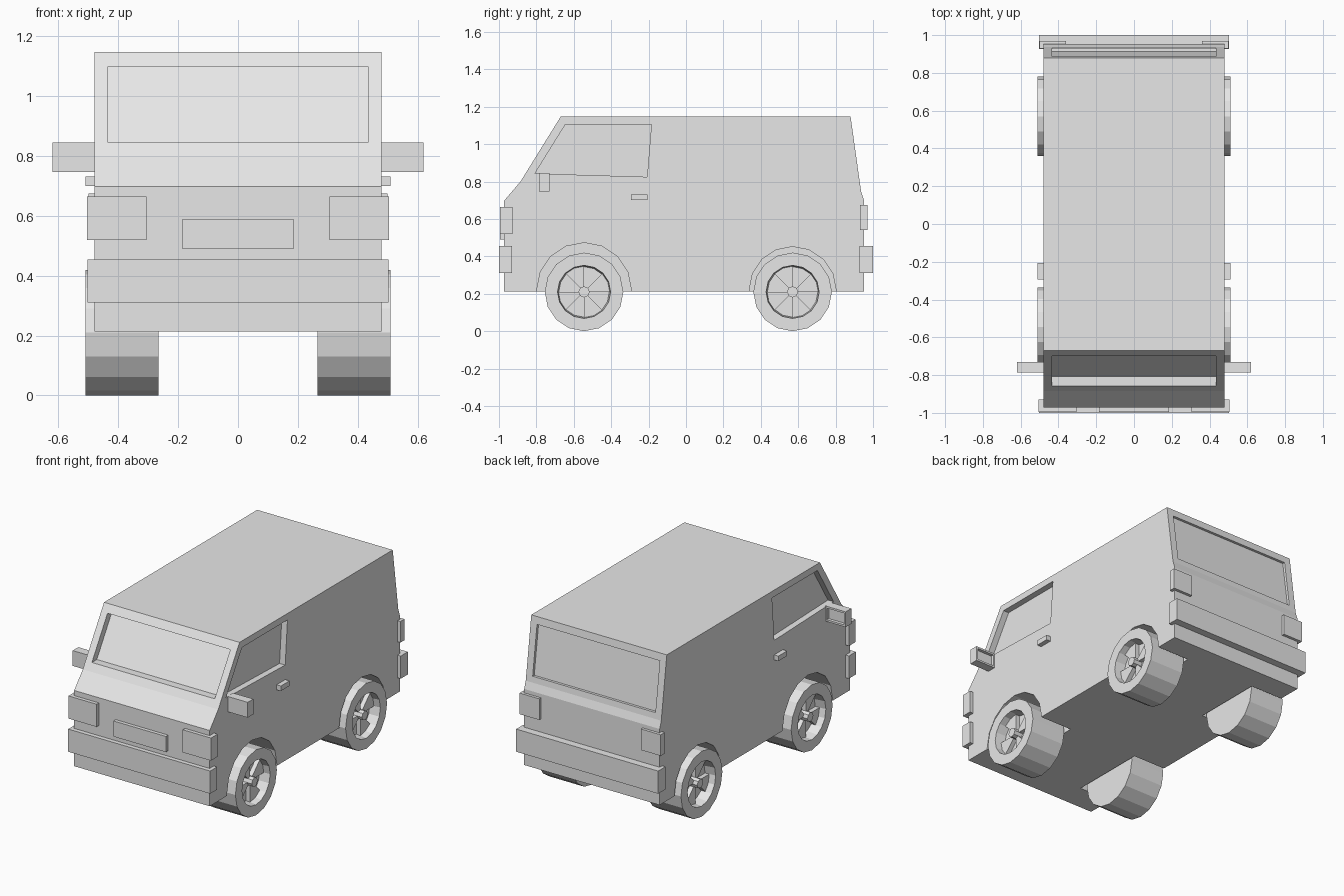
import bpy, bmesh, math

if "Cube" in bpy.data.objects:
    bpy.data.objects.remove(bpy.data.objects["Cube"])

paint = bpy.data.materials.new("plain_grey")
paint.diffuse_color = (0.8, 0.8, 0.8, 1)
paint.use_nodes = True
paint.node_tree.nodes["Principled BSDF"].inputs["Base Color"].default_value = paint.diffuse_color


def finish(bm, name):
    bmesh.ops.recalc_face_normals(bm, faces=bm.faces[:])
    me = bpy.data.meshes.new(name)
    bm.to_mesh(me)
    bm.free()
    me.materials.append(paint)
    ob = bpy.data.objects.new(name, me)
    bpy.context.collection.objects.link(ob)
    return ob


def prism(name, profile, x0, x1):
    """Extrude a (y, z) outline along x."""
    bm = bmesh.new()
    a = [bm.verts.new((x0, y, z)) for y, z in profile]
    b = [bm.verts.new((x1, y, z)) for y, z in profile]
    bm.faces.new(a)
    bm.faces.new(b)
    n = len(a)
    for i in range(n):
        j = (i + 1) % n
        bm.faces.new((a[i], a[j], b[j], b[i]))
    return finish(bm, name)


def box(name, x0, x1, y0, y1, z0, z1):
    return prism(name, [(y0, z0), (y1, z0), (y1, z1), (y0, z1)], x0, x1)


def circle(cy, cz, r, n=16):
    return [(cy + r * math.cos(2 * math.pi * i / n),
             cz + r * math.sin(2 * math.pi * i / n)) for i in range(n)]


def cut(target, cutter):
    cutter.hide_render = True
    mod = target.modifiers.new("cut", 'BOOLEAN')
    mod.operation = 'DIFFERENCE'
    mod.solver = 'EXACT'
    mod.object = cutter
    bpy.context.view_layer.objects.active = target
    bpy.ops.object.modifier_apply(modifier=mod.name)
    bpy.data.objects.remove(cutter)


# Body shell
body = prism("van_body", [(-0.972, 0.213), (-0.972, 0.698), (-0.885, 0.80), (-0.67, 1.147),
                          (0.88, 1.147), (0.936, 0.747), (0.952, 0.70), (0.952, 0.213)],
             -0.48, 0.48)

# Recessed windscreen and rear window
cut(body, prism("windscreen_cutter", [(-1.3, 0.845), (-0.807, 0.845), (-0.649, 1.10), (-1.3, 1.10)],
                -0.435, 0.435))
cut(body, prism("rear_window_cutter", [(1.2, 0.785), (0.914, 0.785), (0.87, 1.10), (1.2, 1.10)],
                -0.435, 0.435))

WHEELS = [("front", -0.545, 0.253), ("rear", 0.57, 0.232)]
for s in (-1, 1):
    # Recessed side windows and wheel wells
    cut(body, prism("side_window_cutter", [(-0.808, 0.843), (-0.208, 0.825),
                                           (-0.185, 1.105), (-0.645, 1.105)], s * 0.44, s * 0.6))
    for _, y, r in WHEELS:
        cut(body, prism("wheel_well_cutter", circle(y, 0.22, r), s * 0.25, s * 0.6))


def wheel(name, s, cy, cz=0.21):
    # Tyre and rim turned around the axle
    profile = [(0.265, 0), (0.265, 0.21), (0.51, 0.21), (0.51, 0.142), (0.44, 0.135), (0.44, 0)]
    n = 16
    bm = bmesh.new()
    rings = []
    for x, r in profile:
        if r == 0:
            rings.append([bm.verts.new((s * x, cy, cz))] * n)
        else:
            rings.append([bm.verts.new((s * x, y, z)) for y, z in circle(cy, cz, r, n)])
    for a, b in zip(rings, rings[1:]):
        for i in range(n):
            j = (i + 1) % n
            bm.faces.new(list(dict.fromkeys((a[i], a[j], b[j], b[i]))))
    finish(bm, name)
    # Four wedge spokes and the hub cap
    rim = circle(cy, cz, 0.137, n)
    for k in range(0, n, 4):
        prism(name + "_spoke", [(cy, cz), rim[k], rim[k + 1], rim[k + 2]], s * 0.435, s * 0.468)
    prism(name + "_hub", circle(cy, cz, 0.03, 8), s * 0.435, s * 0.50)


def wing_mirror(s):
    ob = box("wing_mirror", s * 0.475, s * 0.62, -0.787, -0.73, 0.747, 0.845)
    bm = bmesh.new()
    bm.from_mesh(ob.data)
    back = max(bm.faces, key=lambda f: f.calc_center_median().y)
    bmesh.ops.inset_region(bm, faces=[back], thickness=0.017)
    inner = bmesh.ops.extrude_face_region(bm, geom=[back])
    bmesh.ops.translate(bm, verts=[v for v in inner["geom"] if isinstance(v, bmesh.types.BMVert)],
                        vec=(0, -0.02, 0))
    bmesh.ops.delete(bm, geom=[back], context='FACES') if back.is_valid else None
    bm.to_mesh(ob.data)
    bm.free()


for s in (-1, 1):
    for end, y, _ in WHEELS:
        wheel(end + "_wheel", s, y)
    wing_mirror(s)
    # Lamps and door handles
    box("headlight", s * 0.305, s * 0.505, -0.995, -0.928, 0.52, 0.665)
    box("tail_light", s * 0.36, s * 0.50, 0.93, 0.97, 0.54, 0.675)
    box("door_handle", s * 0.475, s * 0.51, -0.295, -0.207, 0.70, 0.732)

# Bumpers and front plate
box("front_bumper", -0.503, 0.503, -1.0, -0.93, 0.31, 0.455)
box("rear_bumper", -0.503, 0.503, 0.927, 1.0, 0.31, 0.455)
box("number_plate", -0.185, 0.185, -0.995, -0.96, 0.49, 0.59)
